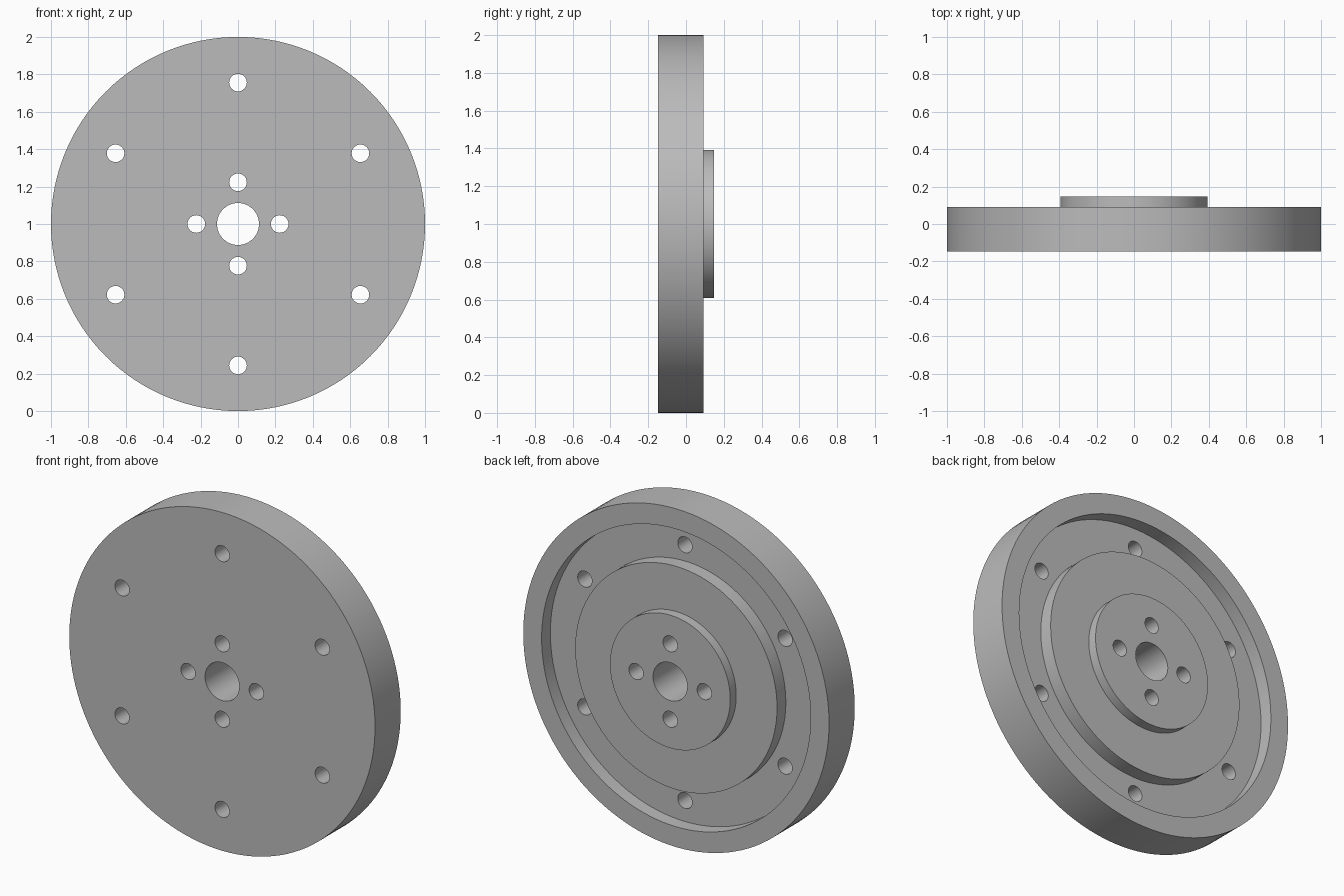
import bpy
import bmesh
from math import pi, sin, cos, radians
from mathutils import Matrix, Vector

cube = bpy.data.objects.get("Cube")
if cube:
    bpy.data.objects.remove(cube, do_unlink=True)

CENTRE = Vector((0, 0, 1))
FRONT, FLOOR, BACK, BOSS = -0.148, 0.01, 0.092, 0.148
SEGMENTS = 128

grey = bpy.data.materials.new("machined grey")
grey.use_nodes = True
colour = (0.5, 0.5, 0.5, 1)
grey.diffuse_color = colour
grey.node_tree.nodes["Principled BSDF"].inputs["Base Color"].default_value = colour


def make_object(name, bm):
    bmesh.ops.recalc_face_normals(bm, faces=bm.faces)
    mesh = bpy.data.meshes.new(name)
    bm.to_mesh(mesh)
    bm.free()
    mesh.materials.append(grey)
    obj = bpy.data.objects.new(name, mesh)
    bpy.context.collection.objects.link(obj)
    return obj


# Flanged disc: closed (radius, y) section with bore, boss, hub plate, groove and rim
section = [(0.112, FRONT), (1, FRONT), (1, BACK), (0.88, BACK), (0.88, FLOOR),
           (0.66, FLOOR), (0.66, BACK), (0.393, BACK), (0.393, BOSS), (0.112, BOSS)]
bm = bmesh.new()
verts = [bm.verts.new(CENTRE + Vector((r, y, 0))) for r, y in section]
edges = [bm.edges.new((a, b)) for a, b in zip(verts, verts[1:] + verts[:1])]
bmesh.ops.spin(bm, geom=verts + edges, cent=CENTRE, axis=(0, 1, 0),
               angle=2 * pi, steps=SEGMENTS, use_merge=True)
bmesh.ops.remove_doubles(bm, verts=bm.verts, dist=0.0001)
disc = make_object("flanged_disc", bm)

# Bolt holes: an outer circle of six and an inner circle of four
bm = bmesh.new()
for count, radius in ((6, 0.756), (4, 0.223)):
    for i in range(count):
        angle = radians(90) + 2 * pi * i / count
        place = CENTRE + Vector((radius * cos(angle), 0, radius * sin(angle)))
        bmesh.ops.create_cone(bm, cap_ends=True, segments=32, radius1=0.047,
                              radius2=0.047, depth=0.5,
                              matrix=Matrix.Translation(place) @ Matrix.Rotation(pi / 2, 4, "X"))
cutter = make_object("bolt_hole_cutter", bm)
cutter.hide_render = True

# Drill the holes
drill = disc.modifiers.new("bolt holes", "BOOLEAN")
drill.operation = "DIFFERENCE"
drill.solver = "EXACT"
drill.object = cutter
bpy.ops.object.select_all(action="DESELECT")
disc.select_set(True)
bpy.context.view_layer.objects.active = disc
bpy.ops.object.modifier_apply(modifier=drill.name)
bpy.data.objects.remove(cutter, do_unlink=True)
bpy.ops.object.shade_smooth_by_angle(angle=radians(30))
